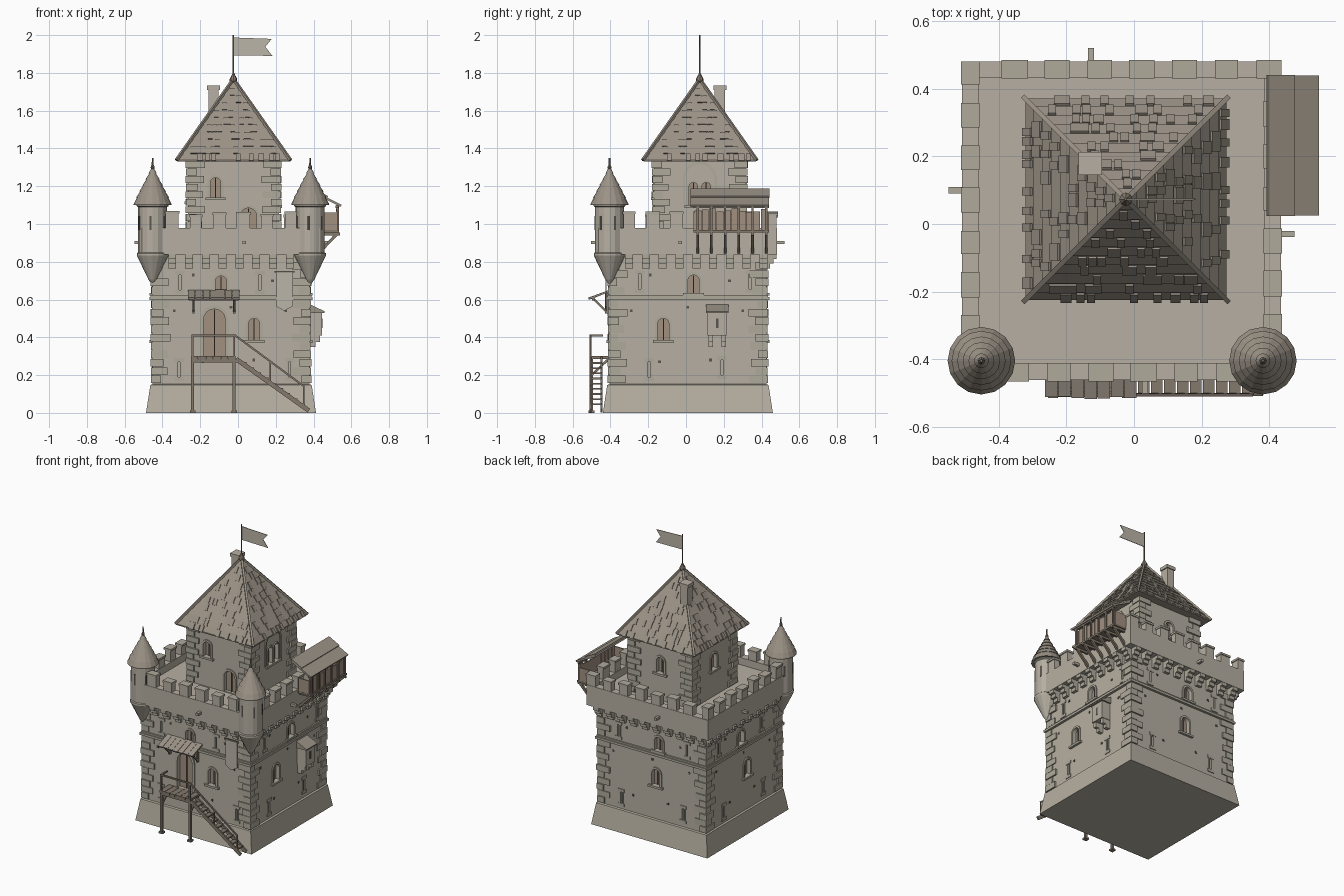
import bpy, bmesh, math, random
from mathutils import Matrix, Vector

if "Cube" in bpy.data.objects:
    bpy.data.objects.remove(bpy.data.objects["Cube"])

random.seed(4)
T = Matrix.Translation
parts = {}
COL = {'stone': (0.47, 0.43, 0.36), 'trim': (0.43, 0.40, 0.33), 'roof': (0.33, 0.29, 0.24),
       'wood': (0.23, 0.19, 0.15), 'plank': (0.36, 0.28, 0.22), 'cloth': (0.5, 0.46, 0.39),
       'dark': (0.10, 0.09, 0.08)}
I4 = Matrix.Identity(4)


def get(name, mat='stone'):
    if name not in parts:
        parts[name] = (bmesh.new(), mat)
    return parts[name][0]


def box(bm, c, s, M=I4):
    bmesh.ops.create_cube(bm, size=1, matrix=M @ T(c) @ Matrix.Diagonal((*s, 1)))


def span(bm, a, b, M=I4):
    """Box between two opposite corners."""
    a, b = Vector(a), Vector(b)
    box(bm, (a + b) / 2, [abs(v) for v in b - a], M)


def beam(bm, p, q, w, h, M=I4):
    p, q = Vector(p), Vector(q)
    R = (q - p).to_track_quat('X', 'Z').to_matrix().to_4x4()
    bmesh.ops.create_cube(bm, size=1, matrix=M @ T((p + q) / 2) @ R @ Matrix.Diagonal(((q - p).length, w, h, 1)))


def prism(bm, pts, y0, y1, M=I4):
    """Extrude an x-z polygon from y0 to y1."""
    a = [bm.verts.new(M @ Vector((x, y0, z))) for x, z in pts]
    b = [bm.verts.new(M @ Vector((x, y1, z))) for x, z in pts]
    bm.faces.new(a)
    bm.faces.new(b[::-1])
    for i in range(len(a)):
        j = (i + 1) % len(a)
        bm.faces.new((a[i], b[i], b[j], a[j]))


def lathe(bm, prof, n, c, off=0.0):
    rings = [[bm.verts.new((c[0] + r * math.cos(off + 2 * math.pi * i / n),
                            c[1] + r * math.sin(off + 2 * math.pi * i / n), z)) for i in range(n)] for r, z in prof]
    for a, b in zip(rings, rings[1:]):
        for i in range(n):
            bm.faces.new((a[i], a[(i + 1) % n], b[(i + 1) % n], b[i]))
    bm.faces.new(rings[0])
    bm.faces.new(rings[-1])


def stepped(r0, z0, z1, n, lip):
    """Cone profile broken into overlapping tile courses."""
    p = []
    for i in range(n):
        p += [(r0 * (1 - i / n) + (lip if i else 0), z0 + (z1 - z0) * i / n),
              (max(r0 * (1 - (i + 1) / n), 0.004), z0 + (z1 - z0) * (i + 1) / n)]
    return p


def wall(k, c, half):
    """Wall frame: x along wall, -y outward. k: front, right, back, left."""
    return T((c[0], c[1], 0)) @ Matrix.Rotation(k * math.pi / 2, 4, 'Z') @ T((0, -half, 0))


def arch(w, z0, h, u, base=None, n=8):
    zs = z0 + h - w / 2
    pts = [(u + w / 2, z0)]
    pts += [(u + w / 2 * math.cos(math.pi * i / n), zs + w / 2 * math.sin(math.pi * i / n)) for i in range(n + 1)]
    return pts + [(u - w / 2, z0)]


def window(M, cut, u, z0, w, h, sill=True, t=0.014):
    inner, outer = arch(w, z0, h, u), arch(w + 2 * t, z0, h + t, u)
    prism(get(cut), inner, -0.05, 0.03, M)
    prism(get('shutters_and_doors', 'plank'), inner, 0.022, 0.035, M)
    for i in range(len(inner) - 1):
        prism(get('arch_surrounds', 'trim'), [outer[i], outer[i + 1], inner[i + 1], inner[i]], -0.007, 0.01, M)
    if sill:
        span(get('window_sills', 'trim'), (u - w / 2 - 0.025, -0.016, z0 - 0.014), (u + w / 2 + 0.025, 0.01, z0), M)
    span(get('window_bars', 'wood'), (u - 0.003, 0.014, z0), (u + 0.003, 0.024, z0 + h - 0.002), M)


def slit(M, u, z0, h=0.12):
    bm = get('arrow_slit_frames', 'trim')
    for z in (z0, z0 + h - 0.02):
        span(bm, (u - 0.025, -0.005, z), (u + 0.025, 0.01, z + 0.02), M)
    for s in (-1, 1):
        span(bm, (u + s * 0.006, -0.004, z0 + 0.02), (u + s * 0.015, 0.01, z0 + h - 0.02), M)
    span(get('body_cutter'), (u - 0.006, -0.05, z0 + 0.02), (u + 0.006, 0.03, z0 + h - 0.02), M)


def quoins(c, half, z0, z1, n, out):
    bm, h = get('corner_stones', 'trim'), (z1 - z0) / n
    for k in range(4):
        M = wall(k, c, half)
        for i in range(n):
            a, b = (0.085, 0.05) if (i + k) % 2 else (0.05, 0.085)
            a, b, o = a + random.uniform(-.01, .01), b + random.uniform(-.01, .01), out + random.uniform(-.003, .003)
            span(bm, (-half - o, -o, z0 + i * h + 0.002), (-half + a, b, z0 + (i + 1) * h - 0.002), M)


C, U = (-0.037, 0.01), (-0.024, 0.073)
HB, HU, HP = 0.415, 0.242, 0.472
r2 = math.sqrt(2)

# main body, battered plinth, string courses, wall walk
lathe(get('plinth'), [(0.45 * r2, 0), (0.427 * r2, 0.148), (0.415 * r2, 0.152)], 4, C, math.pi / 4)
span(get('main_body'), (C[0] - HB, C[1] - HB, 0.13), (C[0] + HB, C[1] + HB, 0.90))
box(get('string_course', 'trim'), (*C, 0.605), (0.864, 0.864, 0.016))
box(get('string_course'), (*C, 0.618), (0.85, 0.85, 0.012))
box(get('wall_walk'), (*C, 0.885), (0.88, 0.88, 0.09))
quoins(C, HB, 0.155, 0.597, 10, 0.009)
quoins(C, HB, 0.625, 0.80, 4, 0.009)

# corbels, parapet and merlons on all sides
for k in range(4):
    M = wall(k, C, HB)
    for i in range(10):
        u = -0.40 + i * 0.8 / 9
        for z, d in ((0.765, 0.02), (0.79, 0.038), (0.815, 0.055)):
            span(get('corbels', 'trim'), (u - 0.021, -d, z), (u + 0.021, 0.01, 0.84 if d > 0.05 else z + 0.025), M)
    P = wall(k, C, HP)
    span(get('parapet'), (-HP, 0, 0.838), (HP - 0.05, 0.05, 0.98), P)
    for i in range(7):
        if i == 0 and k < 2:
            continue
        u, h = -0.437 + i * 0.1255, random.uniform(1.035, 1.055)
        e = random.uniform(0.03, 0.036)
        span(get('merlons'), (u - e, 0.002, 0.97), (u + e, 0.046, h), P)
        span(get('merlon_caps', 'trim'), (u - e - 0.004, -0.004, h), (u + e + 0.004, 0.051, h + 0.014), P)
    for u, z in ((-0.3, 0.54), (0.0, 0.56), (0.29, 0.54), (-0.15, 0.27), (0.12, 0.28), (-0.2, 0.73), (0.22, 0.70)):
        box(get('putlog_holes', 'dark'), (u, 0, z), (0.014, 0.006, 0.014), M)
    # water spout
    span(get('water_spouts', 'trim'), ((0.07, -0.04, 0.09, -0.09)[k] - 0.009, -0.04, 0.893),
         ((0.07, -0.04, 0.09, -0.09)[k] + 0.009, 0.02, 0.911), P)

# windows and arrow slits per wall: (offset, sill height)
wins = [[(0.122, 0.385), (-0.053, 0.63)], [(-0.13, 0.385), (0.03, 0.635)],
        [(0.03, 0.385), (0.05, 0.635)], [(0.04, 0.385), (-0.03, 0.635)]]
slits = [[(-0.275, 0.17), (0.31, 0.17), (0.152, 0.63), (-0.27, 0.63)], [(-0.255, 0.635), (-0.205, 0.17), (0.18, 0.18), (0.33, 0.635)],
         [(-0.24, 0.17), (0.24, 0.18), (-0.26, 0.635), (0.27, 0.635)], [(-0.22, 0.17), (0.22, 0.18), (0.2, 0.635), (-0.27, 0.635)]]
for k in range(4):
    M = wall(k, C, HB)
    for u, z in wins[k]:
        window(M, 'body_cutter', u, z, 0.06, 0.115 if z < 0.6 else 0.095)
    for u, z in slits[k]:
        slit(M, u, z)
window(wall(0, C, HB), 'body_cutter', -0.088, 0.30, 0.115, 0.25, False, 0.018)

# upper tower with its openings
span(get('upper_tower'), (U[0] - HU, U[1] - HU, 0.90), (U[0] + HU, U[1] + HU, 1.34))
quoins(U, HU, 0.935, 1.335, 10, 0.01)
W = [wall(k, U, HU) for k in range(4)]
window(W[0], 'tower_cutter', 0.08, 0.935, 0.085, 0.15, False)
window(W[0], 'tower_cutter', -0.095, 1.14, 0.055, 0.105)
for s in (-0.034, 0.034):
    window(W[1], 'tower_cutter', s, 1.10, 0.045, 0.12, True, 0.01)
o, n_ = arch(0.18, 1.10, 0.23, 0), arch(0.155, 1.10, 0.2175, 0)
for i in range(len(o) - 1):
    prism(get('arch_surrounds'), [o[i], o[i + 1], n_[i + 1], n_[i]], -0.007, 0.01, W[1])
window(W[2], 'tower_cutter', 0.0, 1.12, 0.055, 0.11)
window(W[3], 'tower_cutter', 0.0, 1.12, 0.055, 0.11)

# pyramid roof: courses, loose tiles, hips
Z0, Z1, RH = 1.338, 1.762, 0.298
lathe(get('main_roof', 'roof'), [(RH * r2, Z0 - 0.008)] + stepped(RH * r2, Z0, Z1, 11, 0.007), 4, U, math.pi / 4)
for k in range(4):
    M = wall(k, U, 0)
    for i in range(11):
        d, z = RH * (1 - i / 11), Z0 + (Z1 - Z0) * i / 11
        for _ in range(int(10 * (1 - i / 11))):
            u = random.uniform(-d + 0.04, d - 0.04) if d > 0.05 else 0
            beam(get('loose_tiles', 'roof'), (u, -d - 0.006, z - 0.004), (u, -d + 0.018, z + 0.032), 0.024, 0.008, M)
    beam(get('roof_hips', 'roof'), (RH + 0.004, -RH - 0.004, Z0), (0, 0, Z1 + 0.005), 0.014, 0.014, M)

# finial, pole and swallow-tailed flag
lathe(get('finial', 'wood'), [(0.006, 1.74), (0.02, 1.755), (0.02, 1.768), (0.008, 1.79), (0.004, 1.80), (0.004, 2.0)], 8, U)
prism(get('flag', 'cloth'), [(-0.02, 1.987), (0.178, 1.98), (0.145, 1.938), (0.182, 1.89), (-0.02, 1.893)], U[1] - .002, U[1] + .002)

# chimney
span(get('chimney'), (-0.157, 0.152, 1.45), (-0.102, 0.207, 1.715))
span(get('chimney'), (-0.164, 0.145, 1.71), (-0.095, 0.214, 1.733))

# corner turrets
for x in (-0.452, 0.382):
    c = (x, -0.405)
    lathe(get('turrets'), [(0.004, 0.68), (0.022, 0.705), (0.083, 0.832), (0.083, 0.845), (0.077, 0.85),
                           (0.077, 1.09), (0.085, 1.095), (0.085, 1.112)], 16, c)
    lathe(get('turret_roofs', 'roof'), [(0.1, 1.10)] + stepped(0.1, 1.107, 1.30, 6, 0.005), 16, c)
    lathe(get('turret_finials', 'wood'), [(0.005, 1.28), (0.011, 1.30), (0.005, 1.315), (0.004, 1.35)], 8, c)
    for a in range(6):
        R = T((*c, 0)) @ Matrix.Rotation(math.radians(a * 60 + 22), 4, 'Z')
        box(get('turret_slits', 'dark'), (0.075, 0, 1.005), (0.008, 0.012, 0.075), R)

# timber gallery on the right side
g, gp = get('gallery_frame', 'wood'), get('gallery_planks', 'plank')
beam(get('gallery_roof', 'roof'), (0.397, 0.232, 1.172), (0.545, 0.232, 1.096), 0.415, 0.012)
beam(get('gallery_roof', 'roof'), (0.395, 0.232, 1.184), (0.475, 0.232, 1.143), 0.418, 0.010)
span(g, (0.40, 0.04, 0.955), (0.535, 0.44, 0.968))
for i in range(6):
    y = 0.062 + i * 0.0725
    span(g, (0.522, y - 0.006, 0.965), (0.534, y + 0.006, 1.10))
    beam(g, (0.43, y, 0.85), (0.53, y, 0.953), 0.014, 0.016)
    span(g, (0.42, y - 0.007, 0.94), (0.54, y + 0.007, 0.955))
for i in range(10):
    y = 0.045 + i * 0.039
    span(gp, (0.518, y, 0.965), (0.526, y + 0.036, 1.072 + random.uniform(-.008, .01)))
span(g, (0.516, 0.04, 1.085), (0.532, 0.44, 1.098))
for y in (0.045, 0.435):
    span(gp, (0.44, y - 0.004, 0.965), (0.522, y + 0.004, 1.06))

# latrine bay on the right wall
b = get('latrine_bay')
span(b, (0.36, 0.115, 0.41), (0.445, 0.215, 0.535))
prism(get('latrine_roof', 'roof'), [(0.36, 0.53), (0.458, 0.53), (0.458, 0.538), (0.38, 0.575), (0.36, 0.575)], 0.105, 0.225)
box(get('putlog_holes'), (0.446, 0.165, 0.475), (0.004, 0.014, 0.05))
for y in (0.13, 0.20):
    span(b, (0.36, y - 0.012, 0.375), (0.435, y + 0.012, 0.41))
    span(b, (0.36, y - 0.012, 0.35), (0.41, y + 0.012, 0.376))

# hanging banner on the front
prism(get('banner', 'cloth'), [(0.2, 0.745), (0.29, 0.745), (0.29, 0.565), (0.245, 0.54), (0.2, 0.565)], -0.425, -0.42)
beam(get('banner_rod', 'wood'), (0.192, -0.423, 0.747), (0.298, -0.423, 0.747), 0.01, 0.01)

# entrance landing, stair and rails
w = get('stair_frame', 'wood')
for i in range(6):
    span(get('landing_boards', 'wood'), (-0.25 + i * 0.04, -0.512, 0.285), (-0.212 + i * 0.04, -0.40, 0.30))
span(w, (-0.25, -0.507, 0.268), (-0.008, -0.493, 0.286))
for x in (-0.24, -0.02):
    span(w, (x - 0.008, -0.508, 0), (x + 0.008, -0.492, 0.285))
    box(w, (x, -0.5, 0.006), (0.03, 0.03, 0.012))
    beam(w, (x, -0.5, 0.2), (x, -0.415, 0.28), 0.01, 0.012)
    span(w, (x - 0.005, -0.511, 0.28), (x + 0.005, -0.501, 0.41))
span(w, (-0.245, -0.512, 0.404), (-0.01, -0.502, 0.414))
span(w, (-0.245, -0.51, 0.404), (-0.235, -0.44, 0.414))
A, B = Vector((-0.01, 0, 0.285)), Vector((0.375, 0, 0.012))
for y in (-0.505, -0.447):
    beam(w, A + Vector((0, y, 0)), B + Vector((0, y, 0)), 0.01, 0.024)
for i in range(1, 10):
    p = A.lerp(B, i / 10)
    box(get('stair_treads', 'wood'), (p.x, -0.476, p.z + 0.006), (0.034, 0.062, 0.009))
beam(w, (-0.015, -0.507, 0.41), (0.35, -0.507, 0.14), 0.009, 0.01)
for t in (0.47, 0.93):
    p = A.lerp(B, t)
    span(w, (p.x - 0.004, -0.511, p.z), (p.x + 0.004, -0.503, p.z + 0.112))

# canopy over the entrance
for i in range(7):
    x = -0.245 + i * 0.039
    beam(get('canopy', 'roof'), (x, -0.40, 0.648), (x, -0.513 + random.uniform(-.004, .004), 0.605), 0.037, 0.010)
for x in (-0.235, -0.02):
    beam(w, (x, -0.42, 0.535), (x, -0.49, 0.605), 0.011, 0.011)
    span(w, (x - 0.006, -0.43, 0.525), (x + 0.006, -0.41, 0.635))
span(w, (-0.26, -0.497, 0.596), (0.006, -0.485, 0.608))

# turn every part into an object
mats, obs = {}, {}
for k, col in COL.items():
    mats[k] = bpy.data.materials.new(k)
    mats[k].diffuse_color = (*col, 1)
for name, (bm, mat) in parts.items():
    bmesh.ops.recalc_face_normals(bm, faces=bm.faces)
    me = bpy.data.meshes.new(name)
    bm.to_mesh(me)
    bm.free()
    me.materials.append(mats[mat])
    obs[name] = bpy.data.objects.new(name, me)
    bpy.context.collection.objects.link(obs[name])

# recess the openings
for target, cutter in (('main_body', 'body_cutter'), ('upper_tower', 'tower_cutter')):
    m = obs[target].modifiers.new('openings', 'BOOLEAN')
    m.operation, m.solver, m.object = 'DIFFERENCE', 'EXACT', obs[cutter]
    obs[cutter].hide_render = True
    obs[cutter].display_type = 'WIRE'

for m in bpy.data.materials:
    if m.users and not m.is_grease_pencil:
        m.use_nodes = True
        m.node_tree.nodes["Principled BSDF"].inputs["Base Color"].default_value = m.diffuse_color
